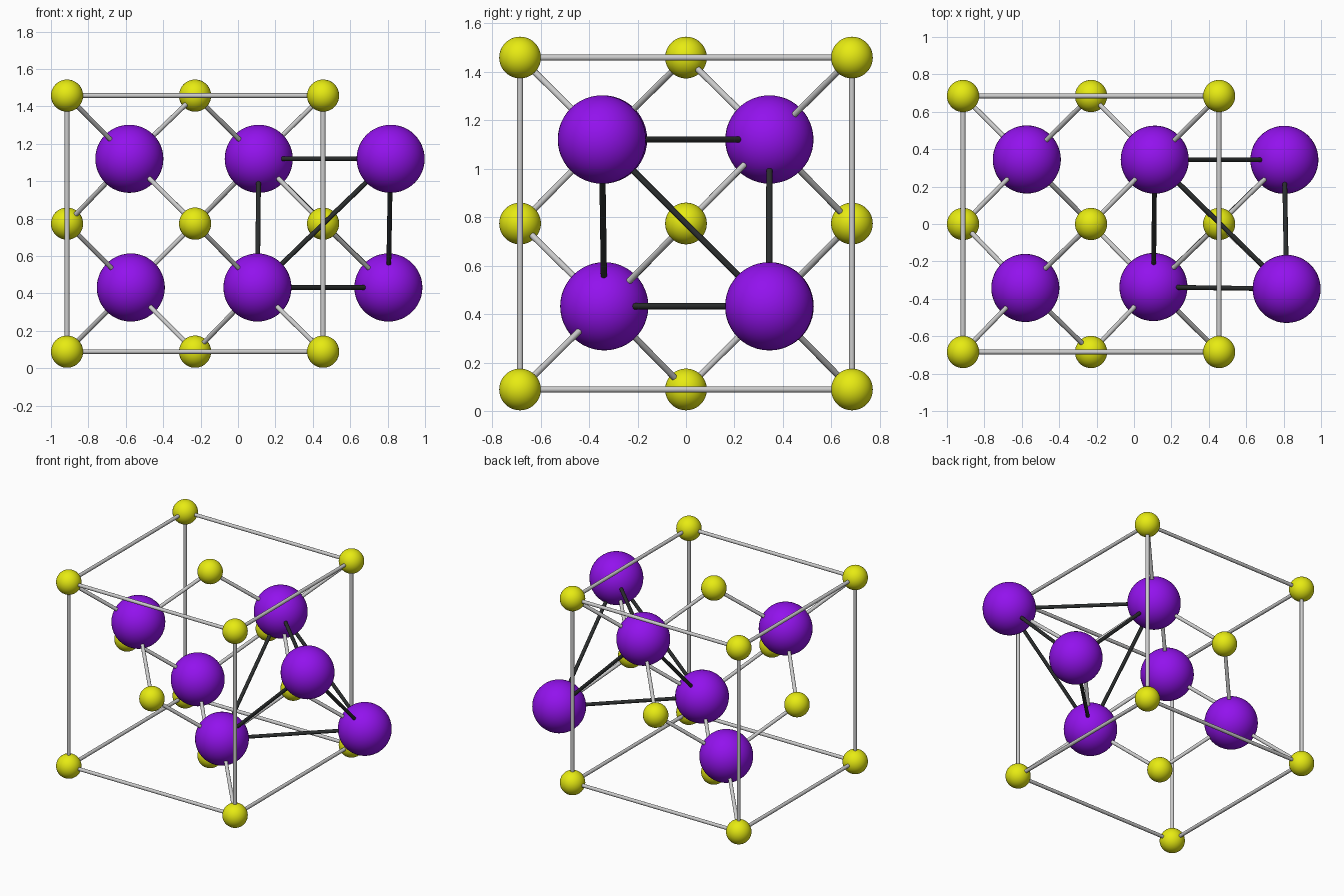
import bpy
from mathutils import Vector
from itertools import combinations, product

if "Cube" in bpy.data.objects:
    bpy.data.objects.remove(bpy.data.objects["Cube"])

H = 0.6845                          # half the cell edge
C = Vector((-0.2295, 0, 0.7735))    # cell centre
R_SMALL, R_BIG, R_ROD = 0.086, 0.182, 0.0127


def material(name, rgb):
    m = bpy.data.materials.new(name)
    m.diffuse_color = (*rgb, 1)
    m.use_nodes = True
    m.node_tree.nodes["Principled BSDF"].inputs["Base Color"].default_value = m.diffuse_color
    return m


YELLOW = material("yellow", (0.8, 0.83, 0.006))
PURPLE = material("purple", (0.29, 0.006, 0.85))
DARK = material("dark", (0.025, 0.028, 0.028))


def finish(name, mat):
    ob = bpy.context.object
    ob.name = name
    bpy.ops.object.shade_smooth_by_angle()
    if mat:
        ob.data.materials.append(mat)


def ball(name, p, r, mat):
    bpy.ops.mesh.primitive_uv_sphere_add(segments=48, ring_count=24, radius=r, location=p)
    finish(name, mat)


def rod(name, a, b, mat=None):
    d = b - a
    bpy.ops.mesh.primitive_cylinder_add(
        vertices=20, radius=R_ROD, depth=d.length, location=(a + b) / 2,
        rotation=d.to_track_quat('Z', 'Y').to_euler())
    finish(name, mat)


# small atoms: cell corners and face centres
corners = [C + H * Vector(s) for s in product((-1, 1), repeat=3)]
faces = [C + H * Vector(s) for s in product((-1, 0, 1), repeat=3)
         if sum(map(abs, s)) == 1]
for p in corners:
    ball("corner_atom", p, R_SMALL, YELLOW)
for p in faces:
    ball("face_atom", p, R_SMALL, YELLOW)

# large atoms: four inside the cell, two outside its right face
inner_left = [Vector((-0.581, -0.342, 1.12)), Vector((-0.573, 0.345, 0.432))]
inner_right = [Vector((0.111, 0.344, 1.12)), Vector((0.104, -0.337, 0.432))]
outer = [Vector((0.816, -0.347, 1.12)), Vector((0.804, 0.343, 0.432))]
large = inner_left + inner_right + outer
for p in large:
    ball("large_atom", p, R_BIG, PURPLE)

# cell frame
for a, b in combinations(corners, 2):
    if (a - b).length < 2.1 * H:
        rod("cell_edge", a, b)

# bonds from the large atoms to their small neighbours
right_face = C + Vector((H, 0, 0))
for p in inner_left + inner_right:
    for q in corners + faces:
        if (p - q).length < H:
            rod("bond", q, p)
for p in outer:
    rod("bond", right_face, p)

# dark tetrahedron around the right face atom
for a, b in combinations(inner_right + outer, 2):
    rod("tetrahedron_edge", a, b, DARK)
